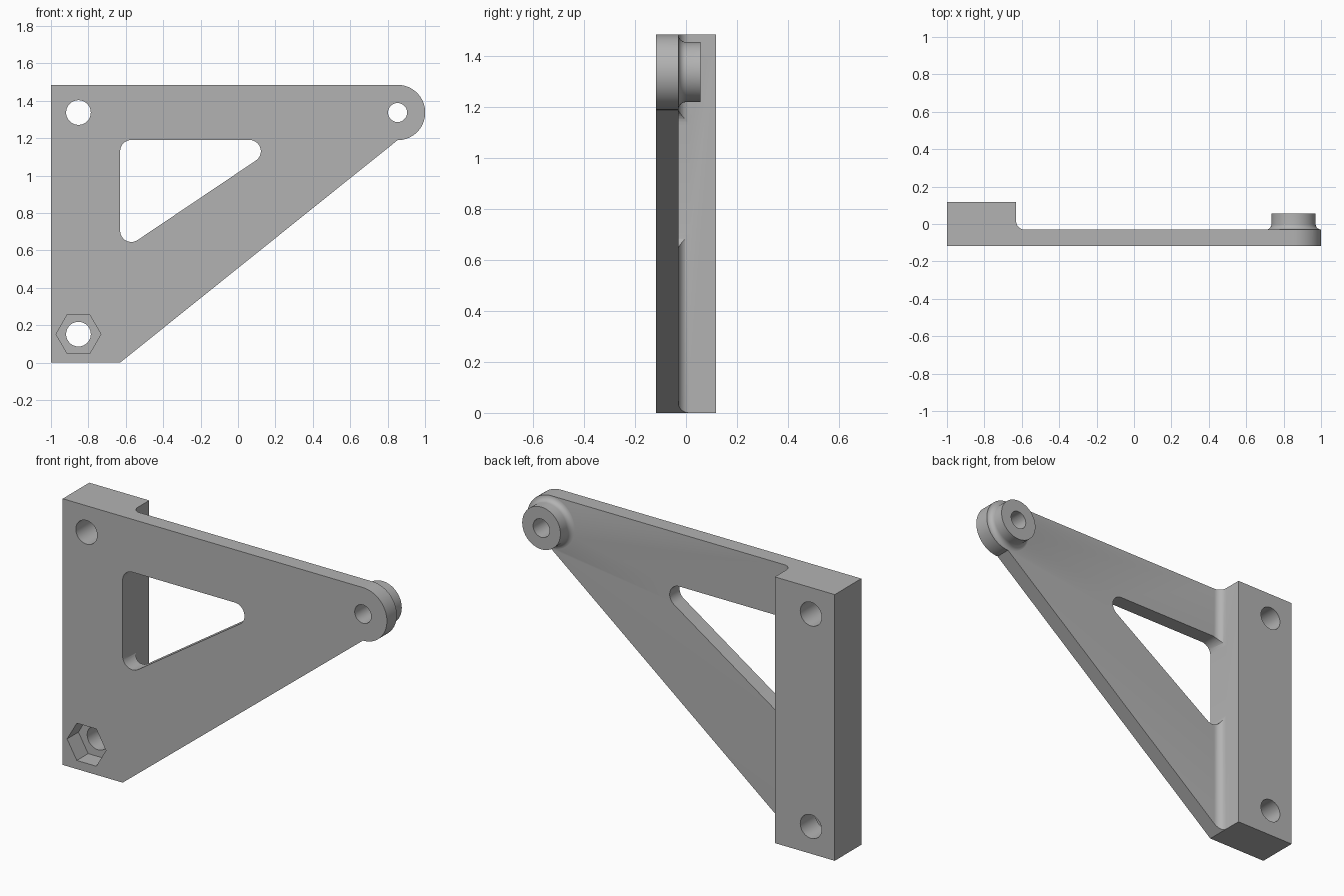
import bpy, bmesh
from math import sin, cos, pi, radians
from mathutils import Vector

if "Cube" in bpy.data.objects:
    bpy.data.objects.remove(bpy.data.objects["Cube"])

FRONT, PLATE, BACK = -0.117, -0.03, 0.117
EYE = (0.853, 1.337)
HEIGHT = 1.485


def arc(cx, cz, r, a0, a1, n):
    return [(cx + r * cos(radians(a0 + (a1 - a0) * i / n)),
             cz + r * sin(radians(a0 + (a1 - a0) * i / n))) for i in range(n + 1)]


def finish(name, bm):
    bmesh.ops.recalc_face_normals(bm, faces=bm.faces[:])
    mesh = bpy.data.meshes.new(name)
    bm.to_mesh(mesh)
    bm.free()
    ob = bpy.data.objects.new(name, mesh)
    bpy.context.collection.objects.link(ob)
    return ob


def prism(name, pts, lo, hi, along_z=False):
    """Extrude an outline along y, or along z."""
    bm = bmesh.new()
    place = (lambda a, b: (a, b, lo)) if along_z else (lambda a, b: (a, lo, b))
    face = bm.faces.new([bm.verts.new(place(*p)) for p in pts])
    moved = bmesh.ops.extrude_face_region(bm, geom=[face])["geom"]
    step = Vector((0, 0, hi - lo) if along_z else (0, hi - lo, 0))
    bmesh.ops.translate(bm, vec=step, verts=[v for v in moved if isinstance(v, bmesh.types.BMVert)])
    return finish(name, bm)


def lathe(name, profile, centre, steps=64):
    """Revolve (radius, y) points around a y-direction axis."""
    bm = bmesh.new()
    vs = [bm.verts.new((centre[0] + r, y, centre[1])) for r, y in profile]
    es = [bm.edges.new(p) for p in zip(vs, vs[1:])]
    bmesh.ops.spin(bm, geom=vs + es, cent=(centre[0], 0, centre[1]), axis=(0, 1, 0),
                   angle=2 * pi, steps=steps, use_duplicate=False)
    bmesh.ops.remove_doubles(bm, verts=bm.verts[:], dist=1e-5)
    return finish(name, bm)


def combine(target, tool, operation):
    mod = target.modifiers.new(operation.title(), "BOOLEAN")
    mod.operation, mod.solver, mod.object = operation, "EXACT", tool
    bpy.context.view_layer.objects.active = target
    bpy.ops.object.modifier_apply(modifier=mod.name)
    bpy.data.objects.remove(tool)


# Thick mounting block and thin plate, joined by a fillet
section = [(-1.1, FRONT), (1.1, FRONT), (1.1, PLATE)]
section += arc(-0.585, PLATE + 0.045, 0.045, 270, 180, 10)
section += [(-0.63, BACK), (-1.1, BACK)]
bracket = prism("bracket", section, -0.1, 1.6, along_z=True)

# Round boss with a filleted foot
foot = [(0.148 - 0.03 * sin(t * pi / 16), -0.03 * cos(t * pi / 16)) for t in range(1, 9)]
boss = lathe("boss", [(0, -0.07), (0.146, -0.07), (0.147, -0.0305)] + foot + [(0.118, 0.057), (0, 0.057)], EYE)
combine(bracket, boss, "UNION")

# Side outline with the rounded end
outline = [(-1, 0), (-0.63, 0)] + arc(*EYE, 0.148, -90, 90, 32) + [(-1, HEIGHT)]
combine(bracket, prism("outline", outline, -0.3, 0.3), "INTERSECT")

# Rounded triangular window
r = 0.06
window = arc(-0.5702, 0.705, r, 180, 303.9, 12) + arc(0.062, 1.13, r, -56.1, 90, 14)
window += arc(-0.5702, 1.13, r, 90, 180, 8)
combine(bracket, prism("window", window, -0.3, 0.016), "DIFFERENCE")

# Bolt holes, pin hole and hexagonal nut pocket
for x, z, rad in ((-0.853, 1.337, 0.066), (-0.853, 0.152, 0.066), (*EYE, 0.051)):
    combine(bracket, prism("hole", arc(x, z, rad, 0, 360, 40)[:-1], -0.3, 0.3), "DIFFERENCE")
pocket = arc(-0.853, 0.152, 0.12, 0, 360, 6)[:-1]
combine(bracket, prism("nut_pocket", pocket, -0.3, FRONT + 0.1), "DIFFERENCE")

# Single grey finish
grey = bpy.data.materials.new("grey metal")
grey.diffuse_color = (0.45, 0.45, 0.45, 1)
grey.use_nodes = True
grey.node_tree.nodes["Principled BSDF"].inputs["Base Color"].default_value = grey.diffuse_color
bracket.data.materials.clear()
bracket.data.materials.append(grey)
for p in bracket.data.polygons:
    p.material_index = 0
bpy.ops.object.select_all(action="DESELECT")
bracket.select_set(True)
bpy.context.view_layer.objects.active = bracket
bpy.ops.object.shade_smooth_by_angle(angle=radians(30))
